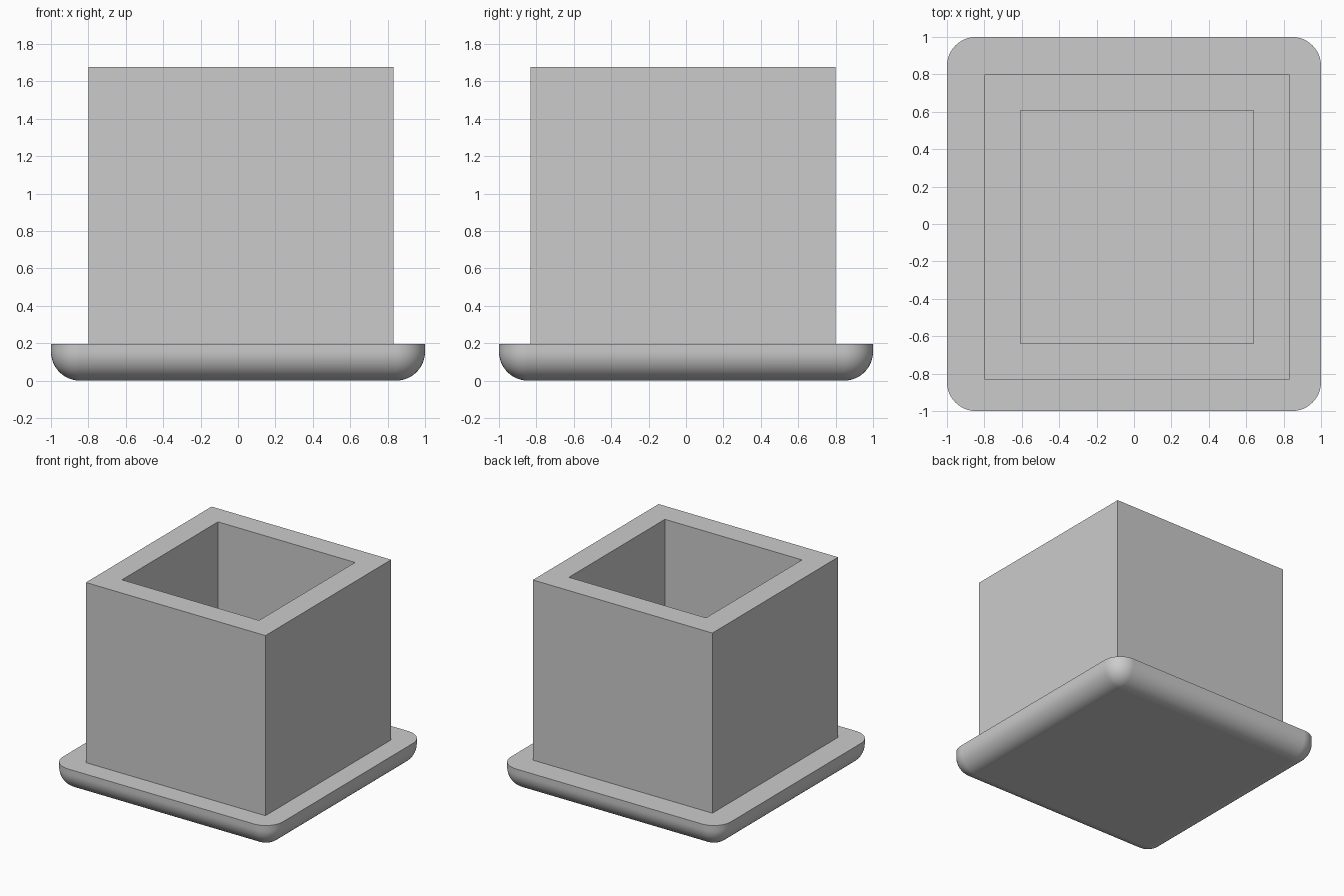
import bpy
import bmesh
from mathutils import Vector

old = bpy.data.objects.get("Cube")
if old:
    bpy.data.objects.remove(old, do_unlink=True)

GREY = (0.6, 0.6, 0.6, 1)
grey = bpy.data.materials.new("plain grey")
grey.use_nodes = True
grey.diffuse_color = GREY
grey.node_tree.nodes["Principled BSDF"].inputs["Base Color"].default_value = GREY


def box(bm, low, high):
    """Add a box between two corners."""
    low, high = Vector(low), Vector(high)
    verts = bmesh.ops.create_cube(bm, size=1)["verts"]
    for v in verts:
        v.co = (low + high) / 2 + v.co * (high - low)


def finish(bm, name):
    bmesh.ops.recalc_face_normals(bm, faces=bm.faces)
    mesh = bpy.data.meshes.new(name)
    bm.to_mesh(mesh)
    bm.free()
    mesh.materials.append(grey)
    obj = bpy.data.objects.new(name, mesh)
    bpy.context.collection.objects.link(obj)
    return obj


PLATE_TOP = 0.197
ROUND = 0.155
WALL = 0.193
FLOOR = 0.24

# Saucer: slab rounded at the corners and underneath, sharp on top
bm = bmesh.new()
box(bm, (-1, -1, 0), (1, 1, PLATE_TOP))
rounded = [e for e in bm.edges if min(v.co.z for v in e.verts) < 0.01]
bmesh.ops.bevel(bm, geom=rounded, offset=ROUND, offset_type='OFFSET',
                segments=12, profile=0.5, affect='EDGES')
saucer = finish(bm, "saucer")
bpy.context.view_layer.objects.active = saucer
saucer.select_set(True)
bpy.ops.object.shade_smooth_by_angle(angle=0.6)
saucer.modifiers.new("flat_faces", 'WEIGHTED_NORMAL').keep_sharp = True

# Pot: square block whose top is inset to the wall and pushed down to a floor
bm = bmesh.new()
box(bm, (-0.8, -0.832, PLATE_TOP), (0.832, 0.8, 1.677))
top = max(bm.faces, key=lambda f: f.calc_center_median().z)
bmesh.ops.inset_region(bm, faces=[top], thickness=WALL, use_even_offset=True)
for v in top.verts:
    v.co.z = 1.677
walls = bmesh.ops.extrude_face_region(bm, geom=[top])["geom"]
for v in (g for g in walls if isinstance(g, bmesh.types.BMVert)):
    v.co.z = FLOOR
if top.is_valid:
    bmesh.ops.delete(bm, geom=[top], context='FACES_ONLY')
finish(bm, "pot")
